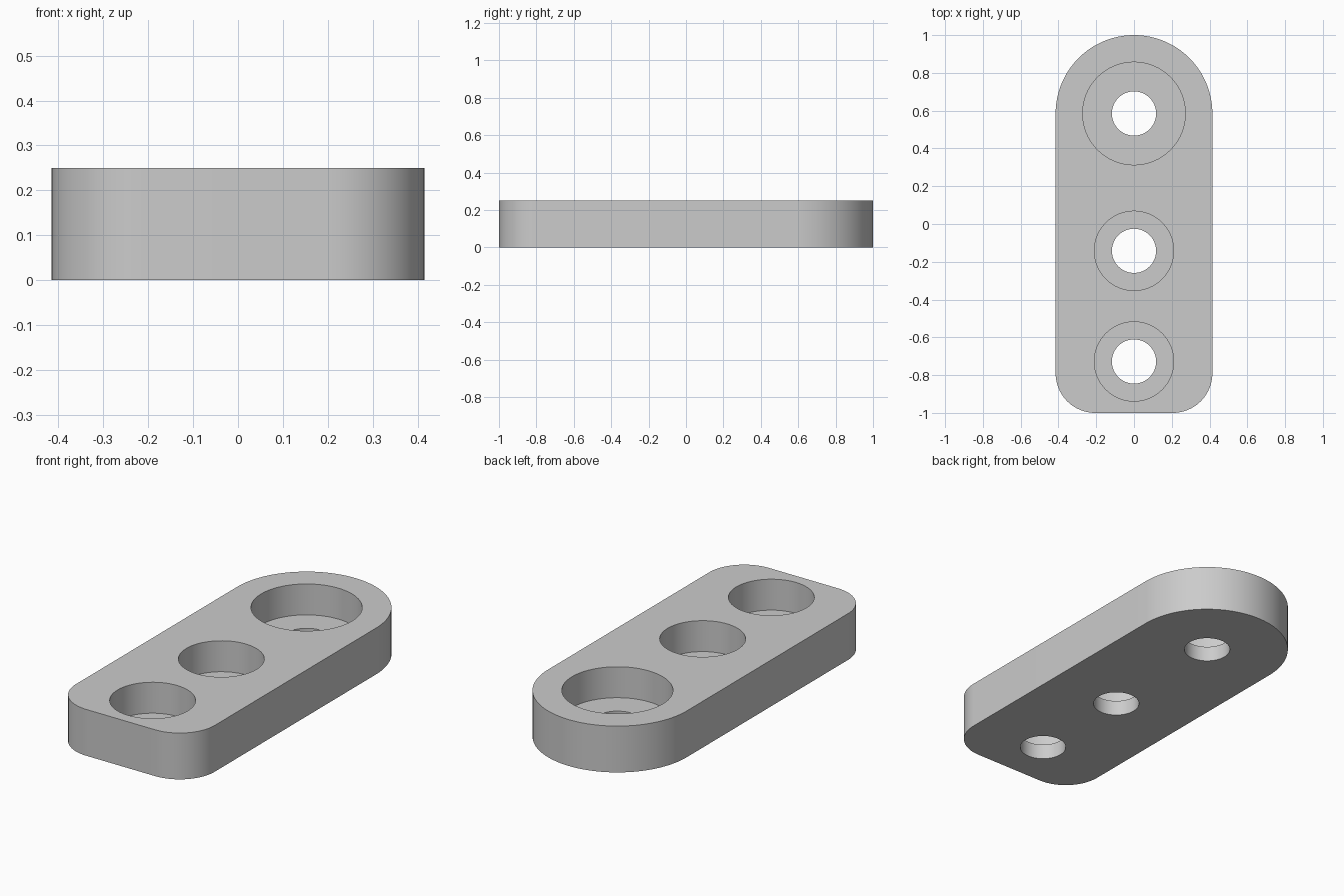
import bpy
import bmesh
from math import cos, sin, pi

cube = bpy.data.objects.get("Cube")
if cube:
    bpy.data.objects.remove(cube, do_unlink=True)

HALF_WIDTH = 0.415
HEIGHT = 0.25
FLOOR = 0.083          # height of the counterbore floors
CORNER = 0.21          # front corner radius
BORE = 0.117           # through hole radius
HOLES = [(0.585, 0.272), (-0.142, 0.21), (-0.728, 0.21)]  # y, counterbore radius

grey = bpy.data.materials.new("plain grey")
grey.use_nodes = True
colour = (0.6, 0.6, 0.6, 1)
grey.diffuse_color = colour
grey.node_tree.nodes["Principled BSDF"].inputs["Base Color"].default_value = colour


def arc(cx, cy, r, start, end, steps):
    angles = [start + (end - start) * i / steps for i in range(steps + 1)]
    return [(cx + r * cos(a), cy + r * sin(a)) for a in angles]


def prism(name, outline, z0, z1):
    """Extrude a closed outline from z0 up to z1."""
    bm = bmesh.new()
    face = bm.faces.new([bm.verts.new((x, y, z0)) for x, y in outline])
    top = bmesh.ops.extrude_face_region(bm, geom=[face])["geom"]
    verts = [v for v in top if isinstance(v, bmesh.types.BMVert)]
    bmesh.ops.translate(bm, verts=verts, vec=(0, 0, z1 - z0))
    bmesh.ops.recalc_face_normals(bm, faces=bm.faces)
    mesh = bpy.data.meshes.new(name)
    bm.to_mesh(mesh)
    bm.free()
    mesh.materials.append(grey)
    obj = bpy.data.objects.new(name, mesh)
    bpy.context.collection.objects.link(obj)
    return obj


def circle(y, r):
    return arc(0, y, r, 0, 2 * pi, 64)[:-1]


# Plate: full round at the back, rounded corners at the front
inner = HALF_WIDTH - CORNER
outline = (arc(0, 1 - HALF_WIDTH, HALF_WIDTH, 0, pi, 64)
           + arc(-inner, CORNER - 1, CORNER, pi, 1.5 * pi, 20)
           + arc(inner, CORNER - 1, CORNER, 1.5 * pi, 2 * pi, 20))
plate = prism("mounting_plate", outline, 0, HEIGHT)

# Counterbored screw holes
bpy.ops.object.select_all(action="DESELECT")
plate.select_set(True)
bpy.context.view_layer.objects.active = plate
for y, radius in HOLES:
    for r, z0 in ((radius, FLOOR), (BORE, -0.1)):
        cutter = prism("hole_cutter", circle(y, r), z0, HEIGHT + 0.1)
        cutter.hide_render = True
        mod = plate.modifiers.new("hole", "BOOLEAN")
        mod.operation = "DIFFERENCE"
        mod.solver = "EXACT"
        mod.object = cutter
        bpy.ops.object.modifier_apply(modifier=mod.name)
        bpy.data.objects.remove(cutter, do_unlink=True)

bpy.ops.object.shade_smooth_by_angle(angle=pi / 6)
